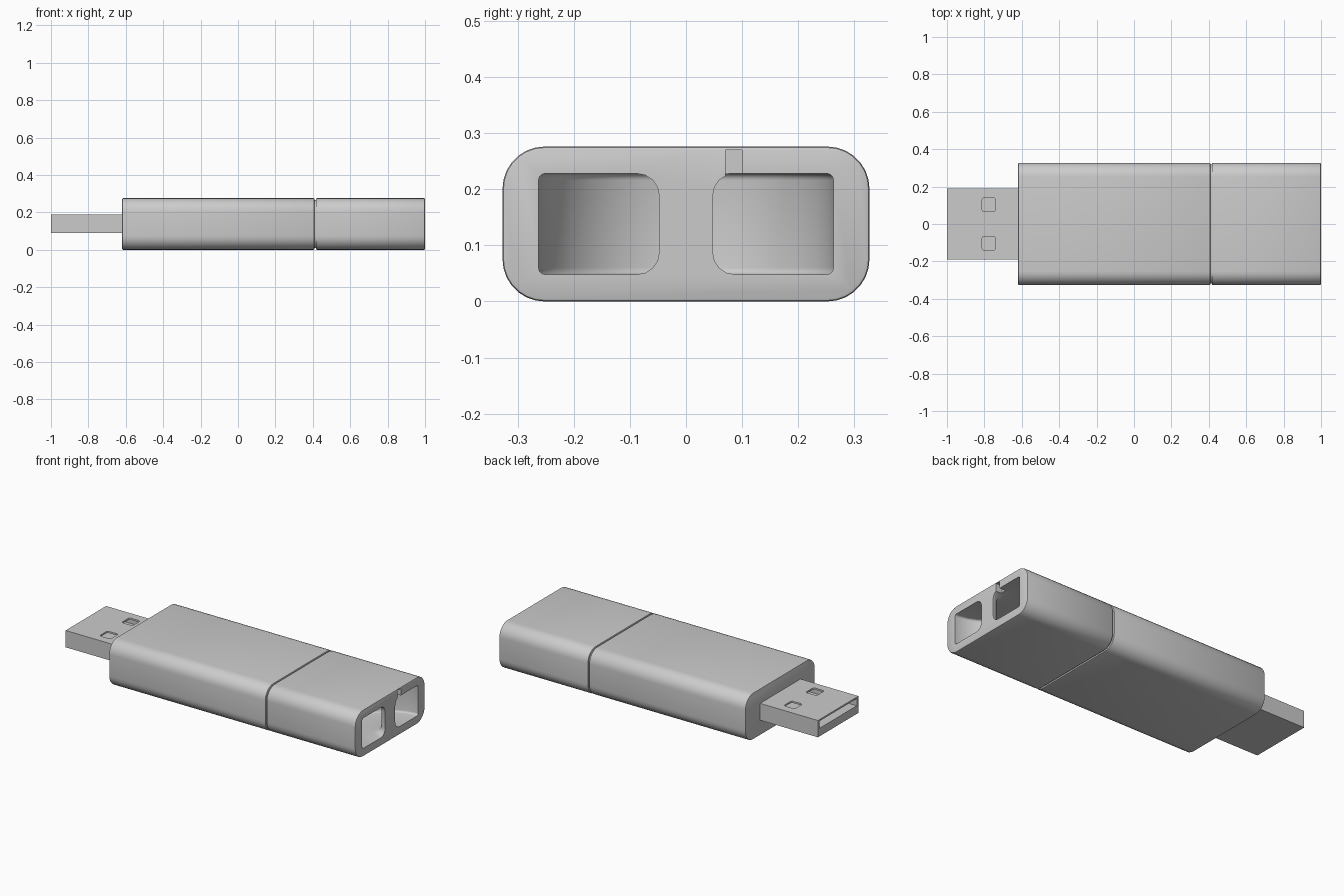
import bpy, bmesh, math
from mathutils import Vector

cube = bpy.data.objects.get("Cube")
if cube:
    bpy.data.objects.remove(cube, do_unlink=True)

grey = bpy.data.materials.new("light grey")
grey.use_nodes = True
colour = (0.6, 0.6, 0.6, 1)
grey.diffuse_color = colour
grey.node_tree.nodes["Principled BSDF"].inputs["Base Color"].default_value = colour


def finish(name, bm):
    bmesh.ops.recalc_face_normals(bm, faces=bm.faces[:])
    mesh = bpy.data.meshes.new(name)
    bm.to_mesh(mesh)
    bm.free()
    mesh.materials.append(grey)
    ob = bpy.data.objects.new(name, mesh)
    bpy.context.collection.objects.link(ob)
    return ob


def box(name, x, y, z, radius=0, axis=0, rim=0):
    """Box between ranges, edges along one axis rounded, end rims softened."""
    bm = bmesh.new()
    bmesh.ops.create_cube(bm, size=1)
    for v in bm.verts:
        v.co = Vector([(a + b) / 2 + c * (b - a) for c, (a, b) in zip(v.co, (x, y, z))])
    if radius:
        along = [e for e in bm.edges
                 if abs((e.verts[0].co - e.verts[1].co).normalized()[axis]) > 0.9]
        bmesh.ops.bevel(bm, geom=along, offset=radius, segments=7, profile=0.5, affect='EDGES')
    if rim:
        ends = [f for f in bm.faces if len(f.verts) > 4]
        edges = list({e for f in ends for e in f.edges})
        bmesh.ops.bevel(bm, geom=edges, offset=rim, segments=2, profile=0.5, affect='EDGES')
    return finish(name, bm)


def cut(target, cutter):
    cutter.hide_render = True
    mod = target.modifiers.new("cut", 'BOOLEAN')
    mod.operation = 'DIFFERENCE'
    mod.solver = 'EXACT'
    mod.object = cutter
    bpy.context.view_layer.objects.active = target
    bpy.ops.object.modifier_apply(modifier=mod.name)
    bpy.data.objects.remove(cutter, do_unlink=True)


def ring(name, centre, inner, outer, low, high, steps=32):
    """Ring around a vertical axis, strongly rounded on its inner corners."""
    bm = bmesh.new()
    profile = []
    corners = [(inner, low, 0.04, 180), (outer, low, 0.012, 270),
               (outer, high, 0.012, 0), (inner, high, 0.04, 90)]
    for r, z, rad, start in corners:
        cr = r + rad if r == inner else r - rad
        cz = z + rad if z == low else z - rad
        for i in range(5):
            a = math.radians(start + i * 22.5)
            profile.append((cr + rad * math.cos(a), cz + rad * math.sin(a)))
    loops = []
    for s in range(steps):
        a = math.tau * (s + 0.5) / steps
        loops.append([bm.verts.new((centre + r * math.cos(a), r * math.sin(a), z))
                      for r, z in profile])
    n = len(profile)
    for s in range(steps):
        p, q = loops[s], loops[(s + 1) % steps]
        for i in range(n):
            bm.faces.new((p[i], p[(i + 1) % n], q[(i + 1) % n], q[i]))
    return finish(name, bm)


# Main housing and end cap, separated by a thin groove
width, height = (-0.327, 0.327), (0, 0.276)
body = box("main_housing", (-0.62, 0.409), width, height, 0.075, rim=0.006)
cap = box("end_cap", (0.416, 1), width, height, 0.075, rim=0.006)
core = box("groove_core", (0.38, 0.44), (-0.318, 0.318), (0.009, 0.267), 0.07)

# Lanyard tunnel curving round a post, with a small notch above it
cut(cap, ring("tunnel_cutter", 1, 0.048, 0.264, 0.048, 0.228))
cut(cap, box("notch_cutter", (0.96, 1.05), (0.07, 0.1), (0.2, 0.27)))

# Plug with open upper slot and two square latch windows
plug = box("plug_shell", (-1, -0.6), (-0.19, 0.19), (0.09, 0.19))
cut(plug, box("slot_cutter", (-1.1, -0.64), (-0.175, 0.175), (0.138, 0.18)))
for y in (-0.103, 0.103):
    cut(plug, box("window_cutter", (-0.812, -0.74), (y - 0.037, y + 0.037),
                  (0.16, 0.25), 0.012, axis=2))

# Smooth the rounded parts, keeping hard edges crisp
for ob in (body, cap, core, plug):
    bpy.ops.object.select_all(action='DESELECT')
    ob.select_set(True)
    bpy.context.view_layer.objects.active = ob
    bpy.ops.object.shade_smooth_by_angle(angle=math.radians(30))
